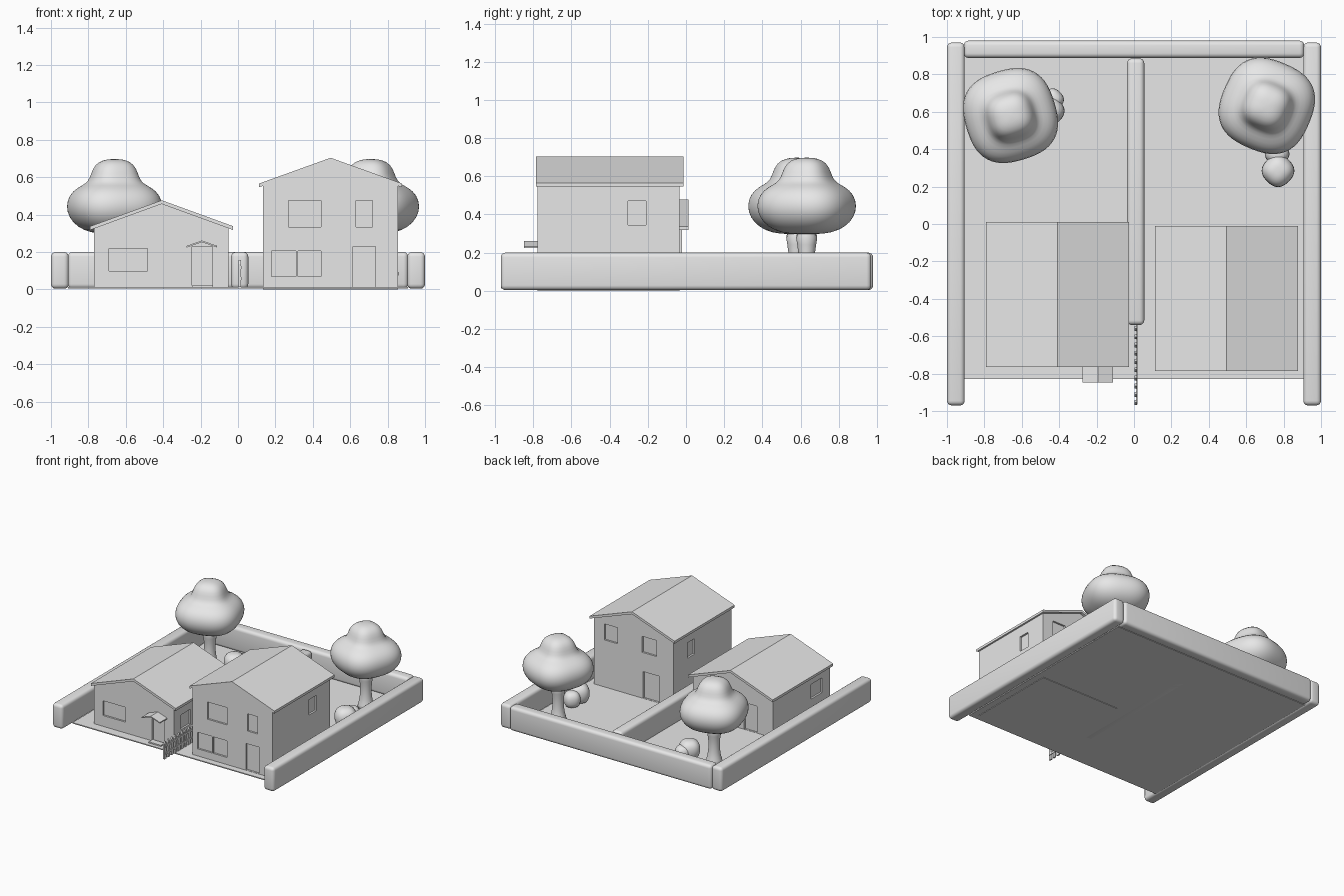
import bpy, bmesh, math
from mathutils import Vector

if "Cube" in bpy.data.objects:
    bpy.data.objects.remove(bpy.data.objects["Cube"])

grey = bpy.data.materials.new("plain_grey")
grey.use_nodes = True
grey.diffuse_color = (0.8, 0.8, 0.8, 1)
grey.node_tree.nodes["Principled BSDF"].inputs["Base Color"].default_value = (0.8, 0.8, 0.8, 1)


def finish(name, bm, smooth=None):
    bmesh.ops.recalc_face_normals(bm, faces=bm.faces)
    mesh = bpy.data.meshes.new(name)
    bm.to_mesh(mesh)
    bm.free()
    mesh.materials.append(grey)
    ob = bpy.data.objects.new(name, mesh)
    bpy.context.collection.objects.link(ob)
    if smooth:
        bpy.ops.object.select_all(action='DESELECT')
        ob.select_set(True)
        bpy.context.view_layer.objects.active = ob
        bpy.ops.object.shade_smooth_by_angle(angle=math.radians(smooth))
    return ob


def add_box(bm, lo, hi):
    lo, hi = Vector(lo), Vector(hi)
    verts = bmesh.ops.create_cube(bm, size=1)["verts"]
    for v in verts:
        v.co = (lo + hi) / 2 + v.co * (hi - lo)


def box(name, lo, hi, bevel=0):
    bm = bmesh.new()
    add_box(bm, lo, hi)
    if bevel:
        bmesh.ops.bevel(bm, geom=bm.edges[:], offset=bevel, segments=4, profile=0.5, affect='EDGES')
    return finish(name, bm, 40 if bevel else None)


def add_prism(bm, points, start, end, along_x=False):
    """Extrude a flat profile along y, or along x for a (y, z) profile."""
    def place(a, z, d):
        return (d, a, z) if along_x else (a, d, z)
    face = bm.faces.new([bm.verts.new(place(a, z, start)) for a, z in points])
    out = bmesh.ops.extrude_face_region(bm, geom=[face])["geom"]
    shift = place(0, 0, end - start)
    bmesh.ops.translate(bm, vec=shift, verts=[g for g in out if isinstance(g, bmesh.types.BMVert)])


def prism(name, points, start, end):
    bm = bmesh.new()
    add_prism(bm, points, start, end)
    return finish(name, bm)


def gable_roof(name, cx, half, ridge, eave, thick, y0, y1):
    prism(name, [(cx - half, eave), (cx, ridge), (cx + half, eave),
                 (cx + half, eave - thick), (cx, ridge - thick), (cx - half, eave - thick)], y0, y1)


def house(name, cx, half, y0, y1, ridge, eave, base, openings):
    """Gabled block; openings are (side, low, high, bottom, top) recesses."""
    body = prism(name + "_walls", [(cx - half, base), (cx + half, base), (cx + half, eave),
                                   (cx, ridge), (cx - half, eave)], y0, y1)
    bm = bmesh.new()
    d = 0.015
    for side, a, b, z0, z1 in openings:
        if side in "fb":
            y = y0 if side == "f" else y1
            add_box(bm, (a, y - d, z0), (b, y + d, z1))
        else:
            x = cx - half if side == "l" else cx + half
            add_box(bm, (x - d, a, z0), (x + d, b, z1))
    cutter = finish(name + "_cutter", bm)
    cutter.hide_render = True
    mod = body.modifiers.new("openings", 'BOOLEAN')
    mod.operation, mod.solver, mod.object = 'DIFFERENCE', 'EXACT', cutter
    bpy.context.view_layer.objects.active = body
    bpy.ops.object.modifier_apply(modifier=mod.name)
    bpy.data.objects.remove(cutter)


def lathe(name, cx, cy, profile, lobes=0, phase=0, sides=32):
    bm = bmesh.new()
    rings = []
    for r, z in profile:
        ring = []
        for i in range(sides):
            t = math.tau * i / sides
            rr = r * (1 + lobes * math.cos(4 * (t - phase)))
            ring.append(bm.verts.new((cx + rr * math.cos(t), cy + rr * math.sin(t), z)))
        rings.append(ring)
    for a, b in zip(rings, rings[1:]):
        for i in range(sides):
            j = (i + 1) % sides
            bm.faces.new((a[i], a[j], b[j], b[i]))
    bm.faces.new(rings[0])
    bm.faces.new(rings[-1])
    ob = finish(name, bm, 70)
    ob.modifiers.new("soften", 'SUBSURF').levels = 1
    return ob


# Plot and rounded boundary hedges
box("ground", (-0.91, -0.83, 0.004), (0.91, 0.9, 0.012))
box("left_hedge", (0.905, -0.97, 0.004), (1, 0.97, 0.2), 0.025)
box("right_hedge", (-1, -0.97, 0.004), (-0.905, 0.97, 0.2), 0.025)
box("back_hedge", (-0.91, 0.888, 0.004), (0.91, 0.98, 0.2), 0.025)
box("middle_hedge", (-0.037, -0.54, 0.004), (0.055, 0.885, 0.2), 0.025)

# Bungalow
house("bungalow", -0.41, 0.36, -0.755, -0.02, 0.462, 0.33, 0.004, [
    ("f", -0.69, -0.485, 0.1, 0.22), ("f", -0.245, -0.135, 0.014, 0.23),
    ("b", -0.625, -0.51, 0.014, 0.23), ("r", -0.66, -0.54, 0.12, 0.24),
    ("l", -0.65, -0.51, 0.14, 0.26)])
gable_roof("bungalow_roof", -0.408, 0.382, 0.477, 0.338, 0.02, -0.765, 0.012)
gable_roof("porch_roof", -0.193, 0.082, 0.262, 0.233, 0.009, -0.848, -0.75)
box("porch_step", (-0.245, -0.8, 0.004), (-0.135, -0.75, 0.022))

# Two-storey house
house("tall_house", 0.495, 0.36, -0.778, -0.035, 0.69, 0.56, 0, [
    ("f", 0.27, 0.445, 0.335, 0.475), ("f", 0.63, 0.72, 0.335, 0.475),
    ("f", 0.18, 0.31, 0.07, 0.205), ("f", 0.32, 0.445, 0.07, 0.205),
    ("f", 0.615, 0.735, 0.014, 0.23), ("b", 0.27, 0.41, 0.014, 0.23),
    ("b", 0.64, 0.76, 0.395, 0.525), ("b", 0.29, 0.42, 0.385, 0.515),
    ("l", -0.305, -0.21, 0.345, 0.47), ("r", -0.305, -0.21, 0.345, 0.47)])
gable_roof("tall_house_roof", 0.495, 0.383, 0.704, 0.566, 0.02, -0.785, -0.012)

# Picket fence between the front gardens
bm = bmesh.new()
count = 10
for i in range(count):
    y = -0.955 + i * 0.044
    add_prism(bm, [(y - 0.013, 0.012), (y + 0.013, 0.012), (y + 0.013, 0.135),
                   (y, 0.158), (y - 0.013, 0.135)], 0.004, 0.016, True)
for z in (0.05, 0.11):
    add_box(bm, (0.012, -0.965, z), (0.02, -0.53, z + 0.016))
finish("picket_fence", bm)

# Trees: flared trunk, wide lobed crown with a dome on top
crown = [(0.05, 0.297), (0.13, 0.303), (0.2, 0.333), (0.247, 0.385), (0.262, 0.445), (0.245, 0.505),
         (0.2, 0.545), (0.155, 0.565), (0.133, 0.595), (0.118, 0.648), (0.085, 0.685), (0.03, 0.698)]
trunk = [(0.075, 0.006), (0.058, 0.04), (0.045, 0.1), (0.042, 0.17), (0.048, 0.24), (0.07, 0.32)]
for side, x, y, turn in (("right", -0.66, 0.58, 62), ("left", 0.71, 0.632, 22)):
    lathe(side + "_tree_crown", x, y, crown, 0.045, math.radians(turn))
    lathe(side + "_tree_trunk", x, y, trunk, sides=16)

# Low rounded bushes beside the trees
for name, x, y, r, h in (("left_bush_large", 0.77, 0.285, 0.09, 0.16),
                         ("left_bush_small", 0.765, 0.375, 0.068, 0.13),
                         ("right_bush_large", -0.455, 0.605, 0.086, 0.15),
                         ("right_bush_small", -0.435, 0.665, 0.062, 0.12)):
    shape = [(0.6, 0.03), (0.9, 0.2), (1, 0.5), (0.9, 0.8), (0.55, 0.97), (0.15, 1)]
    lathe(name, x, y, [(r * a, h * b + 0.004) for a, b in shape], 0.05, 0, 16)
